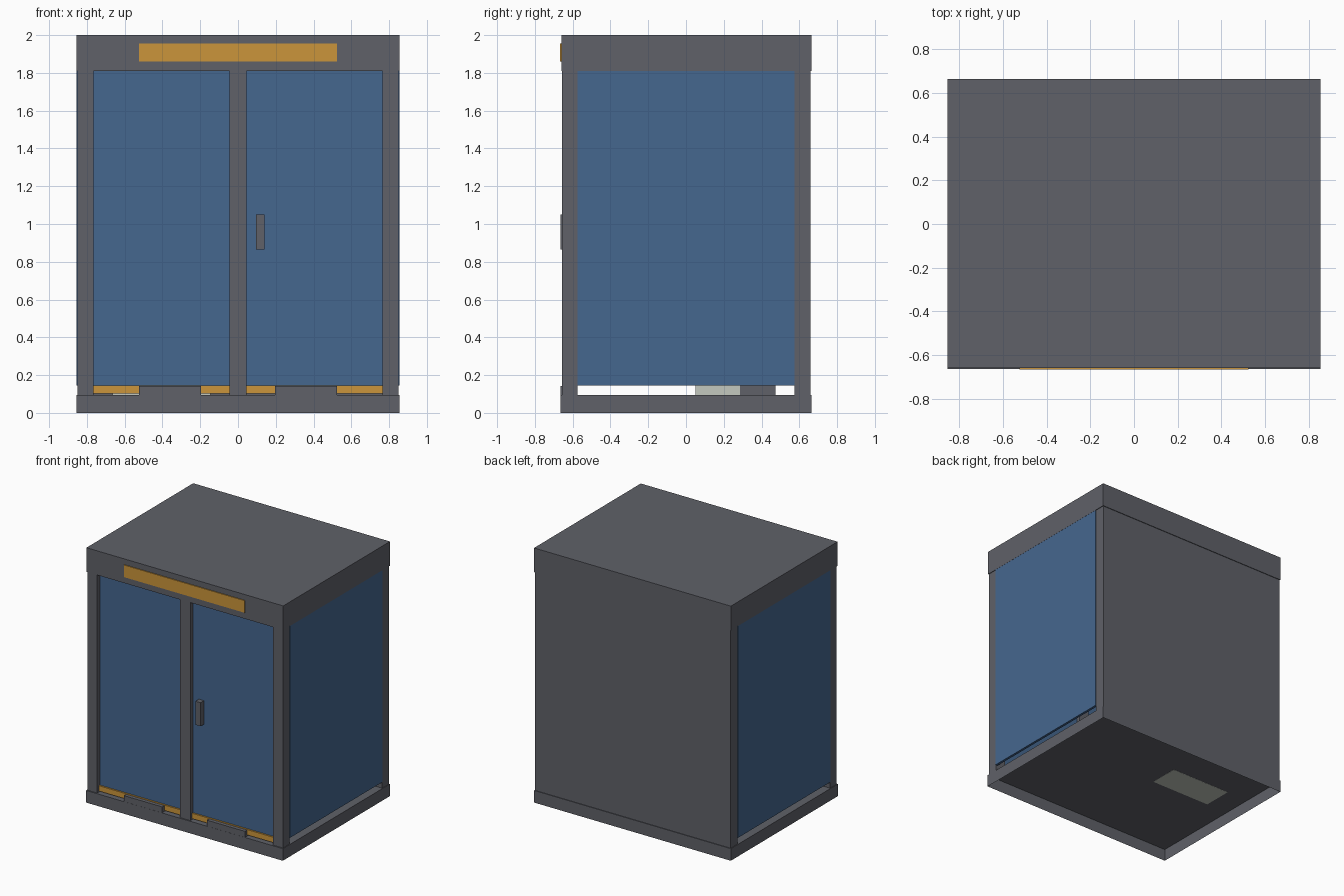
import bpy, bmesh

if "Cube" in bpy.data.objects:
    bpy.data.objects.remove(bpy.data.objects["Cube"])


def material(name, rgb):
    m = bpy.data.materials.new(name)
    m.diffuse_color = (*rgb, 1.0)
    m.use_nodes = True
    m.node_tree.nodes["Principled BSDF"].inputs["Base Color"].default_value = m.diffuse_color
    return m


GREY = material("dark_grey", (0.115, 0.12, 0.14))
BLUE = material("blue_glass", (0.06, 0.135, 0.275))
ORANGE = material("orange", (0.60, 0.30, 0.043))
PALE = material("pale_grey", (0.55, 0.58, 0.52))


def box(name, x, y, z, mat, drop_bottom=False):
    """Axis-aligned box from (min, max) ranges, optionally open underneath."""
    bm = bmesh.new()
    bmesh.ops.create_cube(bm, size=1)
    for v in bm.verts:
        v.co = [r[0] + (c + 0.5) * (r[1] - r[0]) for c, r in zip(v.co, (x, y, z))]
    if drop_bottom:
        low = [f for f in bm.faces if f.normal.z < -0.9]
        bmesh.ops.delete(bm, geom=low, context='FACES_ONLY')
    mesh = bpy.data.meshes.new(name)
    bm.to_mesh(mesh)
    bm.free()
    mesh.materials.append(mat)
    ob = bpy.data.objects.new(name, mesh)
    bpy.context.collection.objects.link(ob)
    return ob


def span(s, a, b):
    """Range a..b mirrored to the side s."""
    return (min(s * a, s * b), max(s * a, s * b))


# hollow base, roof and back wall
box("base", (-0.855, 0.855), (-0.665, 0.665), (0, 0.095), GREY, True)
box("roof", (-0.855, 0.855), (-0.66, 0.665), (1.81, 2.0), GREY)
box("back_wall", (-0.765, 0.765), (0.63, 0.66), (0.095, 1.81), GREY)

# front centre post
box("centre_post", (-0.045, 0.045), (-0.656, -0.575), (0.095, 1.81), GREY)

for s, side in ((-1, "left"), (1, "right")):
    # corner posts
    for t, end in ((-1, "front"), (1, "back")):
        box(f"{end}_{side}_post", span(s, 0.765, 0.85),
            span(t, 0.575, 0.656 if t < 0 else 0.66), (0.095, 1.81), GREY)
    # side pane with a gap underneath
    box(f"{side}_side_pane", span(s, 0.835, 0.854), (-0.575, 0.575), (0.145, 1.81), BLUE)
    # recessed front pane, orange bottom rail and grey sill block
    box(f"{side}_front_pane", span(s, 0.045, 0.765), (-0.622, -0.60), (0.145, 1.81), BLUE)
    box(f"{side}_bottom_rail", span(s, 0.045, 0.765), (-0.635, -0.60), (0.103, 0.145), ORANGE)
    box(f"{side}_sill_block", span(s, 0.195, 0.525), (-0.664, -0.61), (0.095, 0.142), GREY)

# door handle and sign plate
box("door_handle", (0.095, 0.14), (-0.665, -0.62), (0.865, 1.05), GREY)
box("sign_plate", (-0.525, 0.525), (-0.667, -0.659), (1.86, 1.955), ORANGE)

# seat inside, seen through the floor gap
box("seat", (-0.665, -0.145), (0.05, 0.285), (0.094, 0.5), PALE)
box("seat_back", (-0.665, -0.145), (0.285, 0.475), (0.096, 0.9), GREY)
